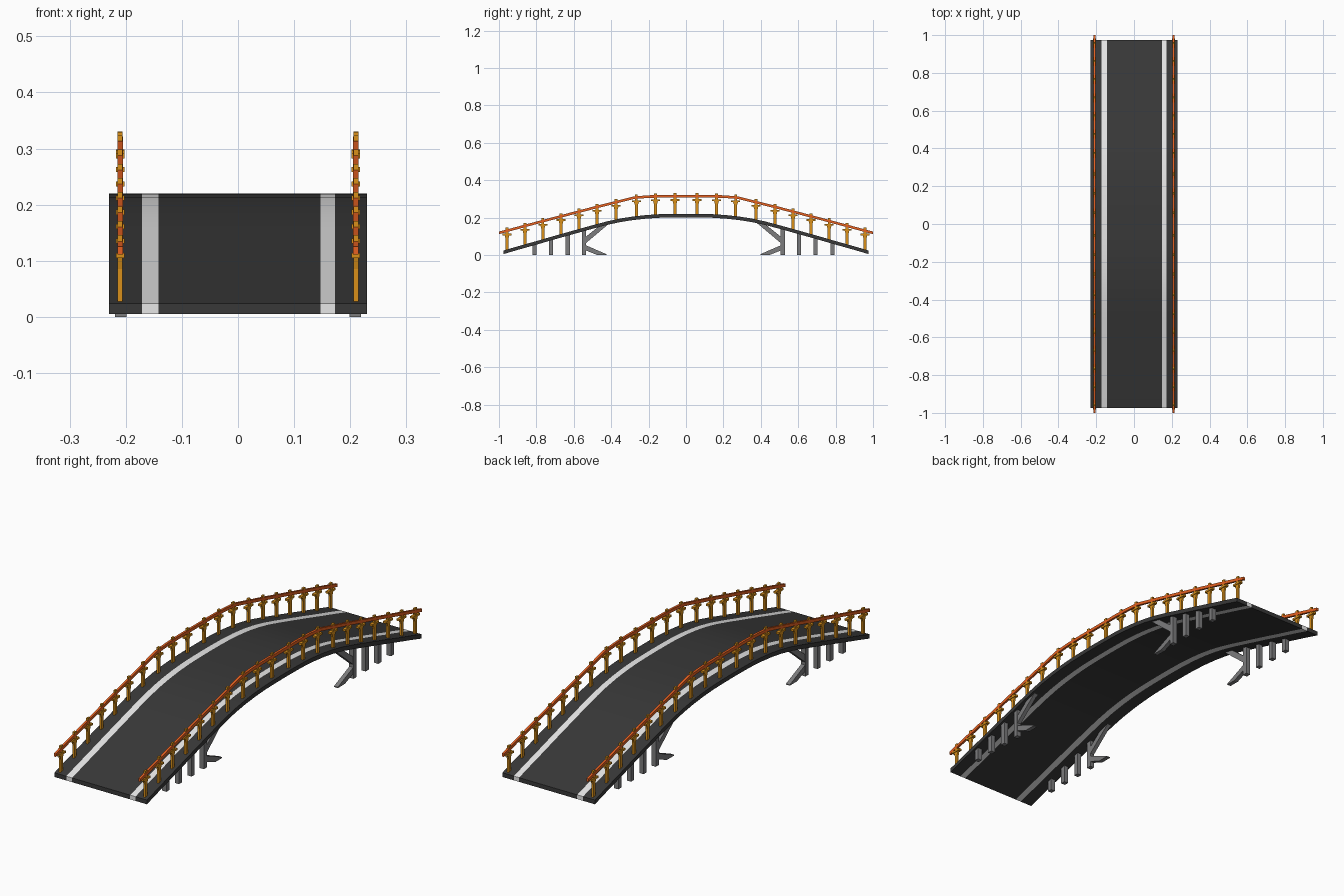
import bpy, bmesh, math

if "Cube" in bpy.data.objects:
    bpy.data.objects.remove(bpy.data.objects["Cube"])

def material(name, rgb):
    m = bpy.data.materials.new(name)
    m.diffuse_color = (*rgb, 1)
    m.use_nodes = True
    m.node_tree.nodes["Principled BSDF"].inputs["Base Color"].default_value = m.diffuse_color
    return m

ASPHALT = material("dark asphalt", (0.04, 0.04, 0.04))
PAINT = material("pale stripe", (0.8, 0.8, 0.8))
STEEL = material("grey support", (0.2, 0.2, 0.205))
WOOD = material("amber wood", (0.7, 0.28, 0.01))
RAIL = material("orange red rail", (0.8, 0.12, 0.015))

# Half profiles (distance from the middle, height)
DECK = [(0, .220), (.07, .2195), (.14, .218), (.21, .2135), (.28, .206), (.35, .195),
        (.42, .180), (.5, .159), (.6, .131), (.7, .103), (.8, .074), (.9, .046), (.975, .024)]
RAIL_LINE = [(0, .314), (.12, .314), (.2, .312), (.28, .306), (.5, .2505), (.75, .185), (1.0, .118)]

def height(table, y):
    y = abs(y)
    for (a, za), (b, zb) in zip(table, table[1:]):
        if y <= b:
            return za + (zb - za) * (y - a) / (b - a)
    return table[-1][1]

def both_sides(table):
    return [(-y, z) for y, z in reversed(table[1:])] + table

def extrude(name, outlines, x_ranges, mats, pick=None):
    """Extrude closed (y, z) outlines along x; adjacent cuts share vertices."""
    bm = bmesh.new()
    for pts in outlines:
        n = len(pts)
        for xs in x_ranges:
            rows = [[bm.verts.new((x, y, z)) for y, z in pts] for x in xs]
            for k in range(len(xs) - 1):
                for i in range(n):
                    j = (i + 1) % n
                    f = bm.faces.new((rows[k][i], rows[k][j], rows[k + 1][j], rows[k + 1][i]))
                    f.material_index = pick(k) if pick else 0
            for row in (rows[0], rows[-1]):
                if n > 12:  # ribbon outline: cap with quads
                    for i in range(n // 2 - 1):
                        bm.faces.new((row[i], row[i + 1], row[n - 2 - i], row[n - 1 - i]))
                else:
                    bm.faces.new(row)
    bmesh.ops.recalc_face_normals(bm, faces=bm.faces)
    me = bpy.data.meshes.new(name)
    bm.to_mesh(me)
    bm.free()
    for m in mats:
        me.materials.append(m)
    ob = bpy.data.objects.new(name, me)
    bpy.context.collection.objects.link(ob)
    return ob

def ribbon(table, up, down):
    line = both_sides(table)
    return [(y, z + up) for y, z in line] + [(y, z - down) for y, z in reversed(line)]

def box(y0, y1, z0, z1):
    return [(y0, z0), (y1, z0), (y1, z1), (y0, z1)]

def pair(x, half):
    return [(-x - half, -x + half), (x - half, x + half)]

# Road deck with two painted bands running right through
deck = extrude("deck", [ribbon(DECK, 0, .019)], [(-.23, -.171, -.142, .147, .173, .23)],
               [ASPHALT, PAINT], lambda k: k % 2)
bpy.context.view_layer.objects.active = deck
deck.select_set(True)
bpy.ops.object.shade_smooth_by_angle(angle=math.radians(30))

# Handrails
extrude("handrail", [ribbon(RAIL_LINE, .007, .007)], pair(.21, .005), [RAIL])

# Railing posts with flared heads, and cross arms
half = [.059, .163, .265, .374, .476, .572, .668, .765, .861, .957]
posts, arms = [], []
for y in [-v for v in half] + half:
    b, r = height(DECK, y) - .004, height(RAIL_LINE, y)
    a = r - .020
    posts.append([(y - .0075, b), (y + .0075, b), (y + .0075, a - .024), (y + .013, a - .003),
                  (y + .007, a), (y + .007, r + .016), (y - .007, r + .016), (y - .007, a),
                  (y - .013, a - .003), (y - .0075, a - .024)])
    arms.append(box(y - .024, y + .024, a - .0045, a + .0045))
extrude("railing_posts", posts, pair(.21, .0045), [WOOD])
extrude("railing_arms", arms, pair(.21, .0075), [WOOD])

# Vertical supports under both ends, and the forked braces (far end sits closer in)
legs, braces = [], []
for s, shift in ((-1, 0), (1, -.028)):
    for y in (.545, .632, .721, .811):
        y += shift
        legs.append(box(s * y - .011, s * y + .011, 0, height(DECK, y) - .012))
    upper = [(.545, .055), (.545, .09), (.455, .162), (.40, .175), (.42, .16)]
    lower = [(.545, .028), (.545, .056), (.425, .004), (.425, 0), (.475, 0)]
    braces += [[(s * (y + shift), z) for y, z in p] for p in (upper, lower)]
extrude("support_legs", legs, pair(.209, .0105), [STEEL])
extrude("support_braces", braces, pair(.209, .0095), [STEEL])
